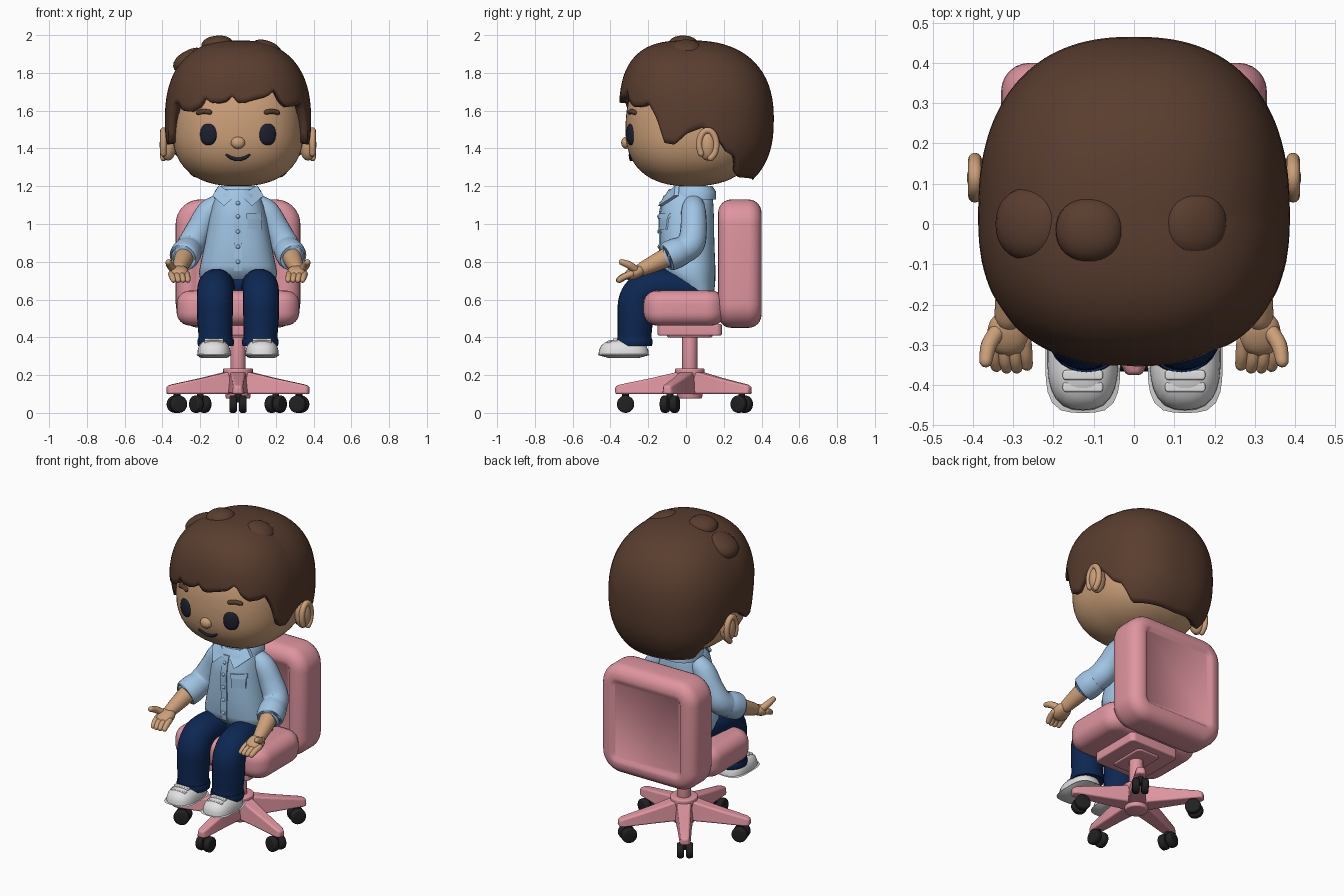
import bpy, bmesh, math
from mathutils import Vector, Matrix

if "Cube" in bpy.data.objects:
    bpy.data.objects.remove(bpy.data.objects["Cube"])

def mat(name, rgb):
    m = bpy.data.materials.new(name)
    m.diffuse_color = (*rgb, 1)
    m.use_nodes = True
    m.node_tree.nodes["Principled BSDF"].inputs["Base Color"].default_value = m.diffuse_color
    return m

SKIN = mat("skin", (0.60, 0.35, 0.19))
HAIR = mat("brown hair", (0.10, 0.047, 0.028))
SHIRT = mat("light blue", (0.35, 0.55, 0.77))
JEANS = mat("dark denim", (0.004, 0.02, 0.085))
PINK = mat("chair pink", (0.74, 0.30, 0.35))
WHITE = mat("shoe white", (0.75, 0.75, 0.76))
BLACK = mat("wheel black", (0.015, 0.015, 0.015))
EYE = mat("eye dark", (0.012, 0.014, 0.028))

def finish(name, bm, m, angle=50):
    bmesh.ops.recalc_face_normals(bm, faces=bm.faces)
    me = bpy.data.meshes.new(name)
    bm.to_mesh(me)
    bm.free()
    me.materials.append(m)
    for p in me.polygons:
        p.use_smooth = True
    me.set_sharp_from_angle(angle=math.radians(angle))
    ob = bpy.data.objects.new(name, me)
    bpy.context.collection.objects.link(ob)
    return ob

def blob(name, c, r, m, p=2.0, down=None, back=None, rot=None, seg=32):
    """Super-ellipsoid; separate radii allowed below and behind the centre."""
    bm = bmesh.new()
    bmesh.ops.create_uvsphere(bm, u_segments=seg, v_segments=seg // 2, radius=1)
    for v in bm.verts:
        d = v.co.normalized()
        rr = (r[0], back if back and d.y > 0 else r[1], down if down and d.z < 0 else r[2])
        v.co = d * sum(abs(d[i] / rr[i]) ** p for i in range(3)) ** (-1 / p)
    if rot:
        bm.transform(rot)
    bm.transform(Matrix.Translation(c))
    return finish(name, bm, m)

def loft(name, rings, m, angle=50):
    bm = bmesh.new()
    R = [[bm.verts.new(p) for p in ring] for ring in rings]
    n = len(R[0])
    for a, b in zip(R, R[1:]):
        for i in range(n):
            bm.faces.new((a[i], a[(i + 1) % n], b[(i + 1) % n], b[i]))
    bm.faces.new(R[0])
    bm.faces.new(R[-1])
    return finish(name, bm, m, angle)

def tube(name, pts, m, ref=(1, 0, 0), rounded=True, n=20, sx=1):
    """Round sweep through (x, y, z, radius) points with smooth interpolation."""
    P = [Vector(p) for p in pts]
    for p in P:
        p.x *= sx
    E = [2 * P[0] - P[1]] + P + [2 * P[-1] - P[-2]]
    path = []
    for i in range(1, len(E) - 2):
        a, b, c, d = E[i - 1:i + 3]
        for k in range(6):
            t = k / 6
            path.append(0.5 * (2 * b + (c - a) * t + (2 * a - 5 * b + 4 * c - d) * t * t + (3 * b - a - 3 * c + d) * t ** 3))
    path.append(P[-1])
    if rounded:
        for end, nxt in ((0, 1), (-1, -2)):
            o = path[end]
            d = (o.xyz - path[nxt].xyz).normalized()
            caps = [Vector((*(o.xyz + d * o.w * s), o.w * q)) for s, q in ((.5, .866), (.85, .53), (.98, .2))]
            path = caps[::-1] + path if end == 0 else path + caps
    rings = []
    for i, p in enumerate(path):
        t = (path[min(i + 1, len(path) - 1)].xyz - path[max(i - 1, 0)].xyz).normalized()
        u = Vector(ref).cross(t).normalized()
        v = t.cross(u)
        rings.append([p.xyz + (u * math.cos(a) + v * math.sin(a)) * p.w for a in (2 * math.pi * k / n for k in range(n))])
    return loft(name, rings, m)

def rbox(name, c, size, axis, R, r, m, inset=0):
    """Box with rounded outline R around one axis and rounded rims r."""
    bm = bmesh.new()
    bmesh.ops.create_cube(bm, size=1)
    bmesh.ops.scale(bm, vec=size, verts=bm.verts)
    bm.normal_update()
    along = [e for e in bm.edges if abs((e.verts[0].co - e.verts[1].co).normalized()[axis]) > .9]
    bmesh.ops.bevel(bm, geom=along, offset=R, segments=8, profile=.5, affect='EDGES')
    bm.normal_update()
    caps = [f for f in bm.faces if abs(f.normal[axis]) > .9]
    bmesh.ops.bevel(bm, geom=list({e for f in caps for e in f.edges}), offset=r, segments=6, profile=.5, affect='EDGES')
    bm.normal_update()
    if inset:
        caps = [f for f in bm.faces if abs(f.normal[axis]) > .999]
        bmesh.ops.inset_individual(bm, faces=caps, thickness=.02, depth=0)
        bmesh.ops.inset_individual(bm, faces=caps, thickness=.015, depth=-inset)
    bm.transform(Matrix.Translation(c))
    return finish(name, bm, m)

def cyl(name, c, r1, r2, h, m, rot=None, bevel=.008):
    bm = bmesh.new()
    bmesh.ops.create_cone(bm, cap_ends=True, segments=28, radius1=r1, radius2=r2, depth=h)
    rims = [e for e in bm.edges if abs(e.verts[0].co.z - e.verts[1].co.z) < 1e-5]
    bmesh.ops.bevel(bm, geom=rims, offset=bevel, segments=3, profile=.5, affect='EDGES')
    if rot:
        bm.transform(rot)
    bm.transform(Matrix.Translation(c))
    return finish(name, bm, m)

# --- chair ---
rbox("chair_back", (0, .285, .79), (.66, .23, .68), 1, .13, .07, PINK, .014)
rbox("seat", (0, -.01, .555), (.65, .43, .185), 2, .1, .07, PINK)
rbox("seat_plate", (0, .02, .44), (.34, .34, .06), 2, .03, .008, PINK)
rbox("seat_bracket", (0, .02, .415), (.16, .24, .03), 2, .03, .008, PINK)
cyl("column", (0, .02, .31), .04, .04, .26, PINK)
cyl("hub", (0, .02, .155), .065, .08, .16, PINK)
for k in range(5):
    a = math.radians(-90 + 72 * k)
    d, s = Vector((math.cos(a), math.sin(a), 0)), Vector((-math.sin(a), math.cos(a), 0))
    o = Vector((0, .02, 0))
    rings = [[o + d * q + s * w * i + Vector((0, 0, z)) for i, z in ((-1, .1), (1, .1), (.75, zt), (-.75, zt))]
             for q, w, zt in ((.03, .055, .225), (.2, .042, .185), (.37, .033, .15), (.395, .022, .14))]
    leg = loft("base_leg", rings, PINK, 40)
    b = leg.modifiers.new("bevel", 'BEVEL')
    b.width, b.segments = .01, 3
    turn = s.to_track_quat('Z', 'Y').to_matrix().to_4x4()
    for i in (-1, 1):
        cyl("caster_wheel", o + d * .34 + s * .026 * i + Vector((0, 0, .046)), .046, .046, .04, BLACK, turn, .012)
    cyl("caster_stem", o + d * .34 + Vector((0, 0, .085)), .018, .018, .06, BLACK, bevel=.003)

# --- torso ---
T = [(.64, .18, -.01, .15), (.70, .2, -.08, .155), (.745, .207, -.13, .155), (.78, .2, -.14, .155), (.9, .175, -.135, .15),
     (1.03, .152, -.14, .148), (1.1, .135, -.13, .145), (1.15, .115, -.112, .14), (1.185, .085, -.09, .13)]
def ring(z, rx, y0, y1, n=40, p=2.4):
    out = []
    for k in range(n):
        a = 2 * math.pi * k / n
        c, s = math.cos(a), math.sin(a)
        out.append((rx * math.copysign(abs(c) ** (2 / p), c), (y0 + y1) / 2 + (y1 - y0) / 2 * math.copysign(abs(s) ** (2 / p), s), z))
    return out
def torso_y(x, z):
    for a, b in zip(T, T[1:]):
        if a[0] <= z <= b[0]:
            t = (z - a[0]) / (b[0] - a[0])
            _, rx, y0, y1 = [u + (v - u) * t for u, v in zip(a, b)]
            return (y0 + y1) / 2 - (y1 - y0) / 2 * (1 - abs(x / rx) ** 2.4) ** (1 / 2.4)
loft("shirt_body", [ring(*t) for t in T], SHIRT)
def patch(name, x0, x1, z0, z1, off=.007):
    """Thin plate that follows the shirt front."""
    zs = [z0 + (z1 - z0) * i / 10 for i in range(11)]
    loft(name, [[(x, torso_y(x, z) - o, z) for x, o in ((x0, -.01), (x0, off), ((x0 + x1) / 2, off), (x1, off), (x1, -.01))] for z in zs], SHIRT, 30)
patch("button_placket", -.02, .02, .75, 1.15)
patch("pocket", .05, .125, .97, 1.05)
patch("pocket_flap", .046, .128, 1.03, 1.055, .011)
for z in (.8, .88, .96, 1.04, 1.11):
    blob("button", (0, torso_y(0, z) - .008, z), (.011, .006, .011), SHIRT, seg=12)
cyl("neck", (0, .03, 1.18), .075, .075, .16, SKIN)
loft("collar_band", [ring(z, rx, y0, y1) for z, rx, y0, y1 in ((1.13, .125, -.075, .16), (1.17, .125, -.07, .16), (1.2, .105, -.055, .14), (1.2, .09, -.04, .12))], SHIRT)
for sx in (-1, 1):
    flap = [(.012, -.105, 1.15), (.1, -.05, 1.205), (.135, -.055, 1.15), (.075, -.14, 1.095)]
    loft("collar_flap", [[(sx * x, y - o, z) for x, y, z in flap] for o in (-.015, .008)], SHIRT, 30)

# --- limbs ---
blob("hips", (0, .03, .68), (.19, .12, .075), JEANS, 2.5)
for sx in (-1, 1):
    tube("trouser_leg", [(.1, .06, .665, .085), (.11, -.08, .67, .092), (.12, -.2, .66, .095), (.122, -.26, .6, .095),
                         (.122, -.268, .5, .094), (.12, -.272, .42, .09), (.118, -.274, .36, .092)], JEANS, rounded=False, n=28, sx=sx)
    tube("trouser_cuff", [(.118, -.274, .395, .094), (.118, -.274, .375, .097), (.118, -.274, .355, .094)], JEANS, rounded=False, n=28, sx=sx)
    blob("shoe_upper", (sx * .127, -.33, .305), (.088, .133, .085), WHITE, 2.7, down=.01)
    blob("shoe_sole", (sx * .127, -.33, .307), (.093, .139, .017), WHITE, 3.5)
    for y, z in ((-.405, .373), (-.375, .385)):
        rbox("shoe_strap", (sx * .127, y, z), (.1, .024, .018), 2, .008, .005, WHITE)
    tube("sleeve", [(.1, .04, 1.105, .055), (.155, .04, 1.06, .066), (.205, .04, .97, .07), (.245, .025, .895, .074),
                    (.268, -.03, .855, .072), (.283, -.08, .835, .066)], SHIRT, rounded=False, sx=sx)
    tube("sleeve_cuff", [(.262, -.015, .862, .074), (.275, -.055, .845, .08), (.288, -.1, .825, .076), (.289, -.102, .824, .055)], SHIRT, rounded=False, sx=sx)
    tube("forearm", [(.278, -.07, .84, .053), (.295, -.15, .80, .047), (.31, -.23, .762, .037)], SKIN, sx=sx)
    blob("palm", (sx * .312, -.272, .742), (.052, .06, .032), SKIN, 2.3, rot=Matrix.Rotation(.4, 4, 'X'), seg=20)
    for i in range(4):
        x = .272 + .027 * i
        tip = (0, .014, .014, .006)[i]
        tube("finger", [(x, -.29, .735, .0175), (x * .97 + .005, -.325 - tip * .6, .72, .017), (x * .94 + .01, -.35 - tip * .5, .703, .0145)], SKIN, n=12, sx=sx)
    tube("thumb", [(.335, -.26, .752, .021), (.36, -.3, .782, .02), (.368, -.34, .798, .016)], SKIN, n=12, sx=sx)

# --- head ---
def face_y(x, z):
    return .02 - .34 * (1 - abs(x / .348) ** 2.4 - abs((z - 1.5) / (.38 if z > 1.5 else .3)) ** 2.4) ** (1 / 2.4)
blob("head", (0, .02, 1.5), (.348, .34, .38), SKIN, 2.4, down=.3, back=.37, seg=64)
blob("nose", (0, -.317, 1.43), (.037, .026, .032), SKIN)
tube("mouth", [(x, face_y(x, z) - .002, z, r) for x, z, r in ((-.06, 1.365, .006), (-.035, 1.35, .009), (0, 1.342, .01), (.035, 1.35, .009), (.06, 1.365, .006))], EYE, ref=(0, 0, 1), n=10)
for sx in (-1, 1):
    blob("eye", (sx * .157, face_y(.157, 1.475) + .006, 1.475), (.047, .018, .058), EYE, 2.2, rot=Matrix.Rotation(sx * .36, 4, 'Z'))
    tube("eyebrow", [(x, face_y(x, z) - .003, z, .013) for x, z in ((.15, 1.592), (.18, 1.596), (.21, 1.59))], HAIR, ref=(0, 0, 1), n=12, sx=sx)
    blob("ear", (sx * .37, .115, 1.42), (.045, .048, .085), SKIN)
    loop = [(.395, .115 + .045 * math.cos(t), 1.42 + .075 * math.sin(t), .017) for t in (math.radians(-70 + 32 * k) for k in range(10))]
    tube("ear_rim", loop, SKIN, n=12, sx=sx)

# --- hair: shell whose lower edge follows a hairline given as (azimuth from front, z) ---
SIDE = [(57, 1.64), (64, 1.56), (70, 1.43), (78, 1.42), (88, 1.48), (100, 1.51), (112, 1.45), (120, 1.38), (128, 1.35), (136, 1.25), (180, 1.235)]
LINE = {1: [(0, 1.645), (4, 1.64), (14, 1.66), (24, 1.675), (31, 1.715), (36, 1.65), (42, 1.62), (50, 1.625)] + SIDE,
        -1: [(0, 1.645), (5, 1.68), (9, 1.65), (16, 1.64), (23, 1.645), (27, 1.67), (32, 1.62), (40, 1.595), (47, 1.60), (51, 1.64)] + SIDE}
def hairline(a):
    L, a = LINE[1 if a >= 0 else -1], abs(a)
    for (a0, z0), (a1, z1) in zip(L, L[1:]):
        if a0 <= a <= a1:
            return z0 + (z1 - z0) * (a - a0) / (a1 - a0)
    return L[-1][1]
bm = bmesh.new()
N, M, cols = 144, 26, []
pole = bm.verts.new((0, .02, 1.972))
for i in range(N):
    deg = -180 + 360 * i / N
    a = math.radians(deg)
    sx, cy = math.sin(a), -math.cos(a)
    ry = .375 if cy < 0 else .445
    p = 2.4 + .5 * max(0, -cy)
    k = (abs(sx / .387) ** 2.4 + abs(cy / ry) ** 2.4) ** (-1 / 2.4)
    t = (hairline(deg) - 1.55) / .42
    end = math.acos(math.copysign(min(1, abs(t)) ** (p / 2), t))
    col = []
    for j in range(1, M + 1):
        f = end * j / M
        c = math.cos(f)
        s = k * math.sin(f) ** (2 / p)
        col.append(bm.verts.new((sx * s, .02 + cy * s, 1.55 + .422 * math.copysign(abs(c) ** (2 / p), c))))
    cols.append(col)
for i in range(N):
    A, B = cols[i], cols[(i + 1) % N]
    bm.faces.new((pole, A[0], B[0]))
    for j in range(M - 1):
        bm.faces.new((A[j], A[j + 1], B[j + 1], B[j]))
hair = finish("hair", bm, HAIR, 60)
sol = hair.modifiers.new("thickness", 'SOLIDIFY')
sol.thickness, sol.offset = .045, -1
# loose tufts on the crown
for x, y, z, r, tilt in ((-.255, 0, 1.865, (.095, .092, .055), -.5), (-.11, -.015, 1.945, (.085, .08, .052), -.1), (.15, 0, 1.92, (.085, .085, .05), .35)):
    blob("hair_tuft", (x, y, z), r, HAIR, 2.2, rot=Matrix.Rotation(tilt, 4, 'Y'))
